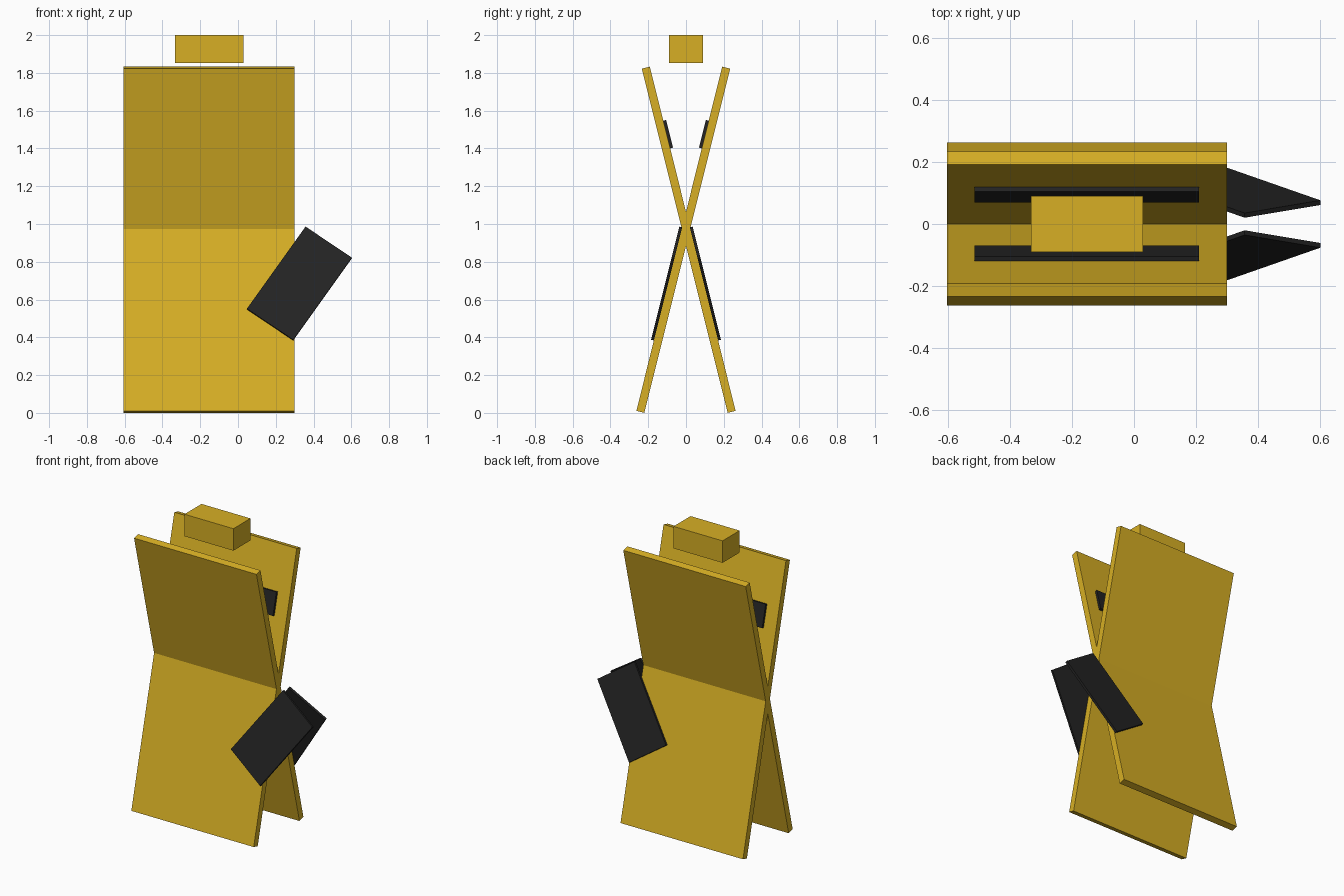
import bpy, bmesh, math
from mathutils import Matrix

if "Cube" in bpy.data.objects:
    bpy.data.objects.remove(bpy.data.objects["Cube"])


def material(name, rgb):
    m = bpy.data.materials.new(name)
    m.diffuse_color = (*rgb, 1)
    m.use_nodes = True
    m.node_tree.nodes["Principled BSDF"].inputs["Base Color"].default_value = m.diffuse_color
    return m


yellow = material("golden_yellow", (0.68, 0.43, 0.018))
black = material("soft_black", (0.017, 0.017, 0.017))


def box(name, size, matrix, mat, mirror=False):
    """Box of the given size placed by a matrix, optionally mirrored front to back."""
    bm = bmesh.new()
    bmesh.ops.create_cube(bm, size=1, matrix=matrix @ Matrix.Diagonal((*size, 1)))
    me = bpy.data.meshes.new(name)
    bm.to_mesh(me)
    bm.free()
    me.materials.append(mat)
    ob = bpy.data.objects.new(name, me)
    bpy.context.collection.objects.link(ob)
    if mirror:
        mod = ob.modifiers.new("front_back", 'MIRROR')
        mod.use_axis = (False, True, False)
        mod.use_mirror_merge = False
    return ob


# Board frame: local x = width, y = up the slope, z = out of the front face
TILT = math.radians(14)
LENGTH, THICK, PLATE = 1.878, 0.0435, 0.0155
frame = Matrix.Translation((-0.1525, -0.0145, 0.9165)) @ Matrix.Rotation(math.pi / 2 - TILT, 4, 'X')
FACE = (THICK + PLATE) / 2

# Two crossing boards
box("crossed_board", (0.905, LENGTH, THICK), frame, yellow, True)

# Slanted black side plates on the outer lower faces
side = frame @ Matrix.Translation((0.4775, -0.246, FACE)) @ Matrix.Rotation(math.radians(55.3), 4, 'Z')
box("side_plate", (0.545, 0.298, PLATE), side, black, True)

# Black strips on the inner upper faces
box("inner_strip", (0.725, 0.151, PLATE), frame @ Matrix.Translation((0, 0.569, FACE)), black, True)

# Block floating above the boards
box("top_block", (0.362, 0.18, 0.147), Matrix.Translation((-0.152, 0, 1.9265)), yellow)
